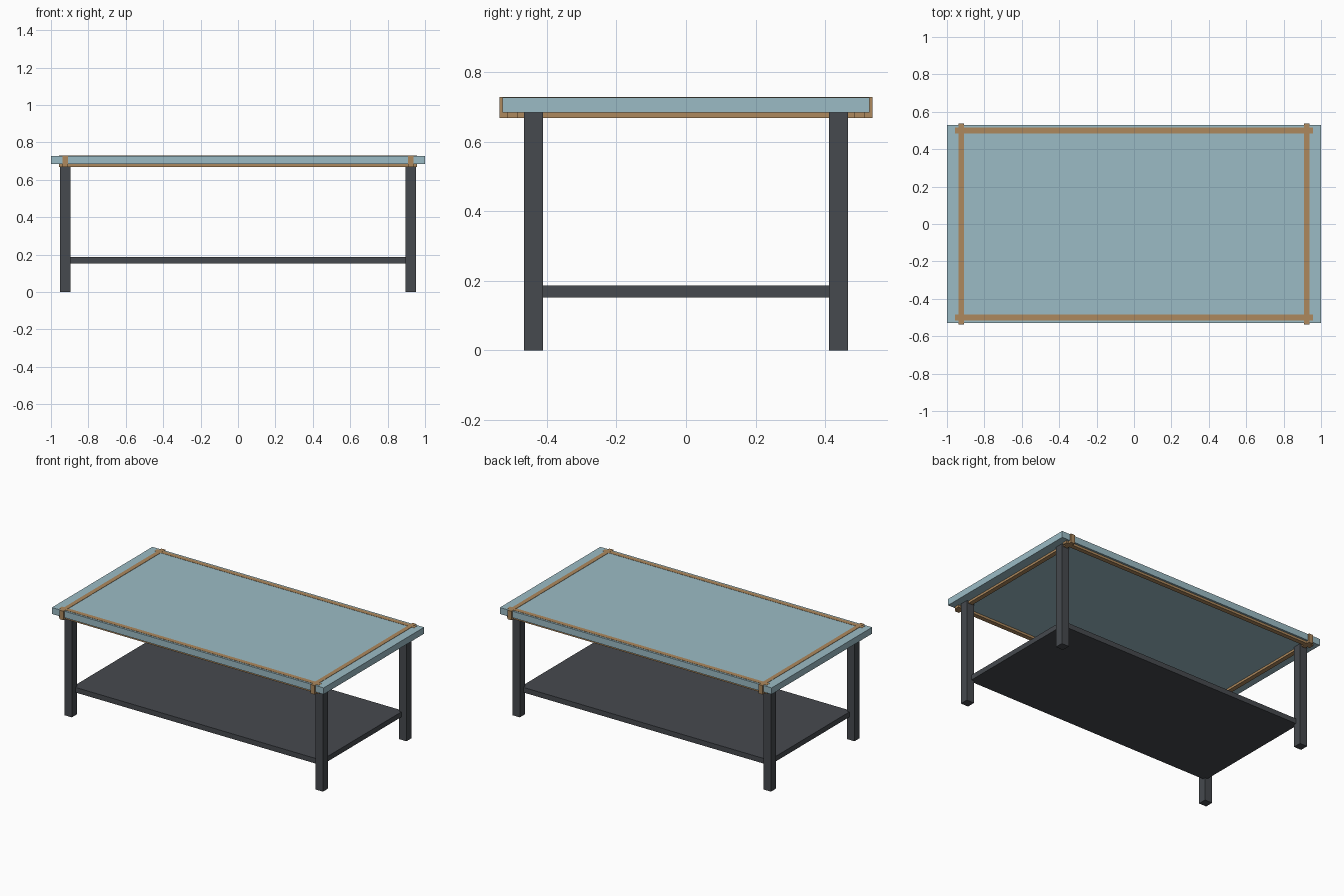
import bpy

cube = bpy.data.objects.get("Cube")
if cube:
    bpy.data.objects.remove(cube, do_unlink=True)


def make_material(name, rgb):
    mat = bpy.data.materials.new(name)
    mat.use_nodes = True
    mat.diffuse_color = (*rgb, 1)
    mat.node_tree.nodes["Principled BSDF"].inputs["Base Color"].default_value = (*rgb, 1)
    return mat


glass = make_material("pale blue glass", (0.33, 0.50, 0.56))
bronze = make_material("bronze", (0.42, 0.25, 0.11))
charcoal = make_material("charcoal", (0.061, 0.067, 0.077))


def box(name, centre, half_x, half_y, bottom, top, mat):
    """Box centred at (x, y), spanning bottom to top."""
    bpy.ops.mesh.primitive_cube_add(size=2, location=(*centre, (bottom + top) / 2))
    obj = bpy.context.object
    obj.name = name
    obj.scale = (half_x, half_y, (top - bottom) / 2)
    bpy.ops.object.transform_apply(location=False, rotation=False, scale=True)
    obj.data.materials.append(mat)
    return obj


# Table top and lower shelf
slab_top = 0.727
box("table_top", (0, 0), 1.0, 0.528, 0.684, slab_top, glass)
box("shelf", (0, 0), 0.915, 0.43, 0.152, 0.186, charcoal)

# Frame bars run through the top, just proud of its upper face
for side, word in ((1, "left"), (-1, "right")):
    box(f"cross_bar_{word}", (side * 0.924, 0), 0.015, 0.536, 0.669, slab_top + 0.002, bronze)
for side, word in ((-1, "front"), (1, "back")):
    box(f"long_bar_{word}", (0, side * 0.5), 0.956, 0.015, 0.669, slab_top + 0.0015, bronze)

# Square legs
for sx, x_word in ((1, "left"), (-1, "right")):
    for sy, y_word in ((-1, "front"), (1, "back")):
        box(f"leg_{y_word}_{x_word}", (sx * 0.924, sy * 0.439), 0.0275, 0.0275, 0, 0.684, charcoal)
